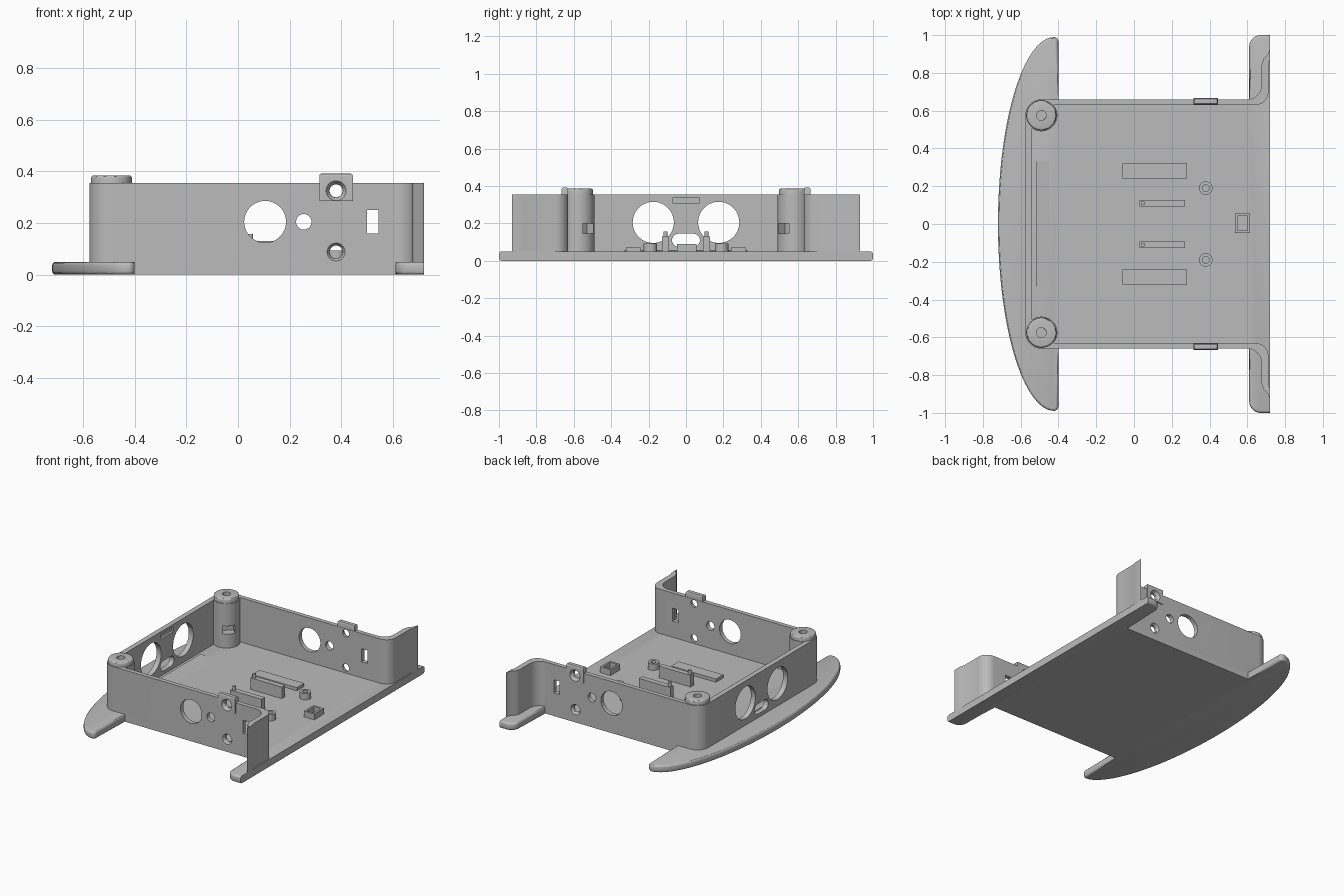
import bpy, bmesh, math
from mathutils import Matrix, Vector

if "Cube" in bpy.data.objects:
    bpy.data.objects.remove(bpy.data.objects["Cube"])

GREY = (0.5, 0.5, 0.5, 1)
mat = bpy.data.materials.new("plain grey")
mat.use_nodes = True
mat.diffuse_color = GREY
mat.node_tree.nodes["Principled BSDF"].inputs["Base Color"].default_value = GREY

FLOOR, RIM = 0.05, 0.355
AXES = {"x": Matrix.Rotation(math.pi / 2, 4, "Y"),
        "y": Matrix.Rotation(math.pi / 2, 4, "X"),
        "z": Matrix.Identity(4)}


def finish(name, bm):
    bmesh.ops.recalc_face_normals(bm, faces=bm.faces)
    me = bpy.data.meshes.new(name)
    bm.to_mesh(me)
    bm.free()
    me.materials.append(mat)
    ob = bpy.data.objects.new(name, me)
    bpy.context.collection.objects.link(ob)
    return ob


def box(name, lo, hi, turn=0, bevel=0):
    lo, hi = Vector(lo), Vector(hi)
    bm = bmesh.new()
    m = (Matrix.Translation((lo + hi) / 2) @ Matrix.Rotation(turn, 4, "Z")
         @ Matrix.Diagonal((*(hi - lo), 1)))
    bmesh.ops.create_cube(bm, size=1, matrix=m)
    if bevel:
        top = [e for e in bm.edges if all(v.co.z > hi.z - 0.001 for v in e.verts)]
        bmesh.ops.bevel(bm, geom=top, offset=bevel, segments=3, profile=0.5, affect="EDGES")
    return finish(name, bm)


def cyl(name, centre, r, length, axis="z", r2=None, bevel=0, sides=48):
    bm = bmesh.new()
    bmesh.ops.create_cone(bm, cap_ends=True, segments=sides, radius1=r,
                          radius2=r if r2 is None else r2, depth=length,
                          matrix=Matrix.Translation(centre) @ AXES[axis])
    if bevel:
        top = [e for e in bm.edges if all(v.co.z > centre[2] for v in e.verts)]
        bmesh.ops.bevel(bm, geom=top, offset=bevel, segments=3, profile=0.5, affect="EDGES")
    return finish(name, bm)


def slab(outline, z0, z1):
    bm = bmesh.new()
    f = bm.faces.new([bm.verts.new((x, y, z0)) for x, y in outline])
    up = bmesh.ops.extrude_face_region(bm, geom=[f])["geom"]
    bmesh.ops.translate(bm, vec=(0, 0, z1 - z0),
                        verts=[v for v in up if isinstance(v, bmesh.types.BMVert)])
    return bm


def arc(cx, cy, rx, ry, a0, a1, n=10):
    angles = [math.radians(a0 + (a1 - a0) * i / n) for i in range(n + 1)]
    return [(cx + rx * math.cos(a), cy + ry * math.sin(a)) for a in angles]


def flip(points):
    return [(x, -y) for x, y in reversed(points)]


def cut(targets, cutters):
    for ob in targets:
        bpy.context.view_layer.objects.active = ob
        for c in cutters:
            mod = ob.modifiers.new("cut", "BOOLEAN")
            mod.operation, mod.solver, mod.object = "DIFFERENCE", "EXACT", c
            bpy.ops.object.modifier_apply(modifier=mod.name)
    for c in cutters:
        bpy.data.objects.remove(c)


# Base plate with curved bumper and rear flanges, rounded along its free edges
half = (arc(-0.42, 0, 0.30, 0.99, 180, 94, 32) + arc(-0.425, 0.965, 0.025, 0.025, 80, 0, 5)
        + [(-0.40, 0.66), (0.61, 0.66)]
        + arc(0.67, 0.94, 0.06, 0.06, 180, 90, 8) + [(0.72, 1.0)])
bm = slab(flip(half)[:-1] + half, 0, FLOOR)
rim = []
for e in bm.edges:
    a, b = (v.co for v in e.verts)
    mid = (a + b) / 2
    free = abs(mid.y) > 0.67 or mid.x < -0.41
    if abs(a.z - b.z) < 0.001 and free and mid.x < 0.715:
        rim.append(e)
bmesh.ops.bevel(bm, geom=rim, offset=0.014, segments=3, profile=0.5, affect="EDGES")
finish("base_plate", bm)

# Perimeter wall, flaring outward at the open rear
outer = (arc(-0.49, 0.575, 0.085, 0.085, 180, 90) + arc(0.60, 0.735, 0.075, 0.075, -90, 0)
         + [(0.675, 0.84), (0.685, 0.875), (0.71, 0.90), (0.72, 0.93)])
inner = ([(0.72, 0.87), (0.712, 0.85)] + arc(0.642, 0.70, 0.07, 0.07, 0, -90)
         + [(-0.54, 0.63)])
wall = finish("perimeter_wall",
              slab(flip(outer) + outer + inner + flip(inner), FLOOR - 0.01, RIM))

# Raised tabs around the upper screw holes
tabs = [box("screw_tab_" + side, (0.315, min(s * 0.632, s * 0.666), 0.285),
            (0.445, max(s * 0.632, s * 0.666), 0.392), bevel=0.01)
        for side, s in (("left", 1), ("right", -1))]

# Openings through both side walls
cut([wall], [cyl("cutter", (0.105, 0, 0.205), 0.081, 1.5, "y", sides=64),
             cyl("cutter", (0.255, 0, 0.205), 0.03, 1.5, "y"),
             box("cutter", (0.5, -0.75, 0.16), (0.545, 0.75, 0.25))])

# Countersunk screw holes
screws = []
for z in (0.325, 0.088):
    screws.append(cyl("cutter", (0.38, 0, z), 0.025, 1.5, "y"))
    for s in (1, -1):
        r1, r2 = (0.026, 0.041) if s < 0 else (0.041, 0.026)
        screws.append(cyl("cutter", (0.38, s * 0.658, z), r1, 0.024, "y", r2))
cut([wall] + tabs, screws)

# Two round openings, a rounded slot and an inner recess in the end wall
slot = arc(0, 0.04, 0.035, 0.035, 0, 180) + arc(0, -0.04, 0.035, 0.035, 180, 360)
bm = slab(slot, -0.1, 0.1)
bm.transform(Matrix.Translation((-0.56, 0, 0.11)) @ AXES["x"])
cut([wall], [cyl("cutter", (-0.56, s * 0.175, 0.205), 0.11, 0.2, "x", sides=64)
             for s in (1, -1)]
    + [finish("cutter", bm), box("cutter", (-0.555, -0.07, 0.305), (-0.5, 0.07, 0.337))])

# Corner posts with caps, screw bores and nut slots
for side, s in (("left", 1), ("right", -1)):
    x, y = -0.49, s * 0.575
    post = cyl("corner_post_" + side, (x, y, 0.2), 0.0845, 0.31)
    cap = cyl("post_cap_" + side, (x, y, 0.367), 0.079, 0.036, bevel=0.01)
    nx, ny = x + 0.06, y - s * 0.06
    cut([post, cap], [cyl("cutter", (x, y, 0.32), 0.026, 0.3),
                      box("cutter", (nx - 0.06, ny - 0.04, 0.145), (nx + 0.06, ny + 0.04, 0.2),
                          turn=-s * math.pi / 4)])

# Floor fittings, mirrored left and right
for side, s in (("left", 1), ("right", -1)):
    def pair(name, x0, x1, y0, y1, top):
        ys = sorted((s * y0, s * y1))
        return box(name + side, (x0, ys[0], FLOOR - 0.01), (x1, ys[1], top))
    pair("flat_pad_", -0.06, 0.28, 0.24, 0.32, 0.072)
    pair("upright_rib_", 0.03, 0.27, 0.092, 0.128, 0.13)
    cyl("rib_pin_" + side, (0.048, s * 0.11, 0.14), 0.011, 0.034, sides=16)
    boss = cyl("screw_boss_" + side, (0.38, s * 0.19, 0.068), 0.036, 0.05, sides=32)
    cut([boss], [cyl("cutter", (0.38, s * 0.19, 0.09), 0.018, 0.07, sides=24)])

# Square socket near the open rear
socket = box("square_socket", (0.535, -0.048, 0.04), (0.615, 0.056, 0.09))
cut([socket], [box("cutter", (0.548, -0.035, 0.052), (0.602, 0.043, 0.12))])

# Thin wedge on the floor by the end wall
bm = slab([(-0.515, -0.05), (-0.515, -0.042), (-0.45, -0.05)], -0.33, 0.33)
bm.transform(Matrix.Translation((0, 0, 0.1)) @ AXES["y"])
finish("floor_wedge", bm)

# Smooth the rounded surfaces, keep the hard edges
for ob in bpy.data.objects:
    ob.select_set(ob.type == "MESH" and mat.name in ob.data.materials)
bpy.context.view_layer.objects.active = wall
bpy.ops.object.shade_smooth_by_angle(angle=math.radians(30))
